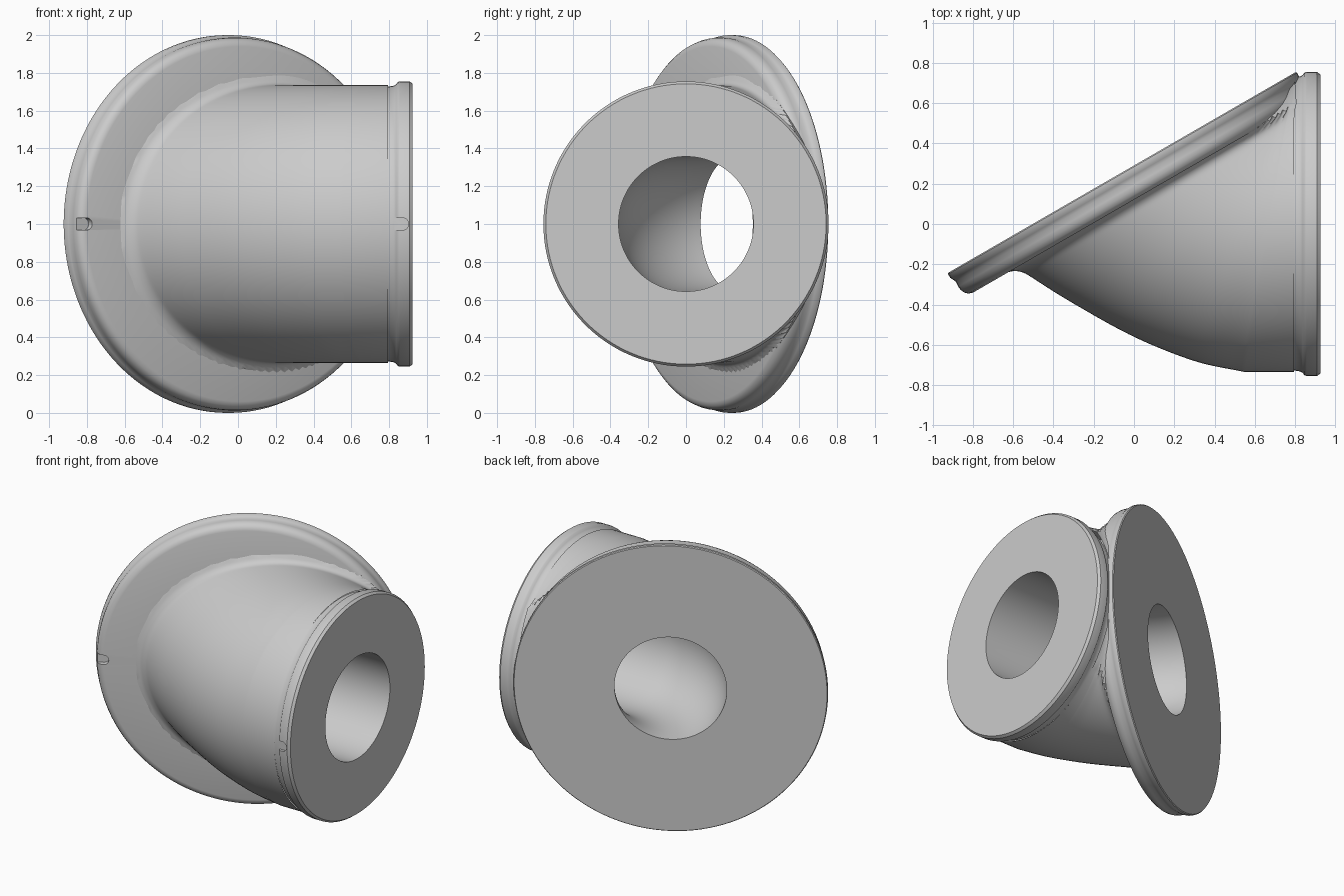
import bpy, bmesh
from math import sin, cos, pi, radians, sqrt
from mathutils import Vector

cube = bpy.data.objects.get("Cube")
if cube:
    bpy.data.objects.remove(cube, do_unlink=True)

SEG = 128
UP = Vector((0, 0, 1))
TILT = radians(30)
SEAT = Vector((-0.06, 0.256, 1))               # centre of the mounting face
ALONG = Vector((-cos(TILT), -sin(TILT), 0))    # low side of the tilted face
INTO = Vector((sin(TILT), -cos(TILT), 0))      # from the face into the body
FRONT = Vector((0, -1, 0))
THICK, TUBE_R, BORE_R, FILLET = 0.147, 0.735, 0.357, 0.055

grey = bpy.data.materials.new("plain_grey")
grey.use_nodes = True
grey.diffuse_color = (0.6, 0.6, 0.6, 1)
grey.node_tree.nodes["Principled BSDF"].inputs["Base Color"].default_value = (0.6, 0.6, 0.6, 1)


def ring(centre, axis_a, half_height):
    """Ellipse spanned by axis_a and the vertical."""
    return [centre + axis_a * cos(2 * pi * i / SEG) + UP * half_height * sin(2 * pi * i / SEG)
            for i in range(SEG)]


def loft(name, rings, closed=False, hidden=False):
    bm = bmesh.new()
    rows = [[bm.verts.new(p) for p in r] for r in rings]
    pairs = list(zip(rows, rows[1:])) + ([(rows[-1], rows[0])] if closed else [])
    for a, b in pairs:
        for i in range(SEG):
            j = (i + 1) % SEG
            bm.faces.new((a[i], b[i], b[j], a[j]))
    mesh = bpy.data.meshes.new(name)
    bm.to_mesh(mesh)
    bm.free()
    return add_object(name, mesh)


def add_object(name, mesh):
    obj = bpy.data.objects.new(name, mesh)
    bpy.context.collection.objects.link(obj)
    mesh.materials.append(grey)
    return obj


def lathe(name, origin, axis, side, profile):
    """Closed solid of revolution; profile holds (radius, distance along axis)."""
    return loft(name, [ring(origin + axis * t, side * r, r) for r, t in profile], True)


def cut_slot(obj, centre, length_dir, depth_dir, radius, length, depth):
    """Cut a round-ended slot into obj."""
    bm = bmesh.new()
    outline = []
    for i in range(13):
        a = -pi / 2 + pi * i / 12
        outline.append(centre + length_dir * radius * cos(a) + UP * radius * sin(a))
    outline += [centre - length_dir * length + UP * s * radius for s in (1, -1)]
    face = bm.faces.new([bm.verts.new(p - depth_dir * 0.1) for p in outline])
    ext = bmesh.ops.extrude_face_region(bm, geom=[face])
    bmesh.ops.translate(bm, vec=depth_dir * (0.1 + depth),
                        verts=[v for v in ext["geom"] if isinstance(v, bmesh.types.BMVert)])
    bmesh.ops.recalc_face_normals(bm, faces=bm.faces)
    mesh = bpy.data.meshes.new(obj.name + "_cutter")
    bm.to_mesh(mesh)
    bm.free()
    cutter = add_object(obj.name + "_cutter", mesh)
    mod = obj.modifiers.new("slot", "BOOLEAN")
    mod.operation, mod.solver, mod.object = "DIFFERENCE", "EXACT", cutter
    bpy.context.view_layer.objects.active = obj
    bpy.ops.object.modifier_apply(modifier=mod.name)
    bpy.data.objects.remove(cutter, do_unlink=True)


def smooth_path(points, steps):
    """Catmull-Rom curve through the points."""
    pts = [2 * points[0] - points[1]] + points + [2 * points[-1] - points[-2]]
    out = []
    for a, b, c, d in zip(pts, pts[1:], pts[2:], pts[3:]):
        for k in range(steps):
            t = k / steps
            out.append(0.5 * (2 * b + (c - a) * t + (2 * a - 5 * b + 4 * c - d) * t * t
                              + (3 * b - a - 3 * c + d) * t ** 3))
    return out + [points[-1]]


# Body: elliptical sections fanning around a hinge, flared where they meet the flange
hinge = Vector((0.795, TUBE_R, 1))
heel = [Vector((x, y, 1)) for x, y in ((-0.61, -0.14), (-0.585, -0.21), (-0.5, -0.27), (-0.3, -0.395),
                                       (0, -0.56), (0.3, -0.68), (0.55, -TUBE_R))]
body_rings = []
for p in smooth_path(heel, 12) + [Vector((0.795, -TUBE_R, 1))]:
    centre = (p + hinge) / 2
    section = ring(centre, (p - hinge) / 2, TUBE_R)
    for v in section:
        h = min(max((v - SEAT).dot(INTO) - THICK, 0), FILLET)
        push = FILLET - sqrt(FILLET ** 2 - (FILLET - h) ** 2)
        fade = min((v - hinge).length / 0.7, 1) ** 2
        out = v - centre
        out -= INTO * out.dot(INTO)
        v += out.normalized() * push * fade
    body_rings.append(section)
body = loft("body", body_rings)

# Collar at the open end
collar = lathe("collar", Vector((0, 0, 1)), Vector((1, 0, 0)), FRONT,
               [(0.45, 0.79), (0.728, 0.79), (0.728, 0.80), (0.732, 0.825), (0.74, 0.837), (0.752, 0.847),
                (0.755, 0.857), (0.755, 0.908), (0.742, 0.925), (BORE_R, 0.925)])
cut_slot(collar, Vector((0.87, -TUBE_R, 1)), Vector((1, 0, 0)), -FRONT, 0.033, 0.05, 0)

# Tilted flange with a rounded rim
flange = lathe("flange", SEAT, INTO, ALONG,
               [(BORE_R, 0), (0.995, 0), (1, 0.006), (1, 0.026), (0.992, 0.042), (0.985, 0.058),
                (0.987, 0.085), (0.985, 0.105), (0.977, 0.125), (0.962, 0.14), (0.94, THICK), (0.45, THICK)])
cut_slot(flange, SEAT + ALONG * 0.94 + INTO * 0.11, -ALONG, -INTO, 0.033, 0.15, 0)

# Bore: straight from the collar, then a bend to the mounting face
bend_r = SEAT.y - 1e-6
bend_r = bend_r / (1 - cos(pi / 2 - TILT))
bend_x = SEAT.x + bend_r * sin(pi / 2 - TILT)
bore_rings = [ring(Vector((0.925, 0, 1)), FRONT * BORE_R, BORE_R)]
for k in range(25):
    a = (pi / 2 - TILT) * k / 24
    out = Vector((-sin(a), -cos(a), 0))
    bore_rings.append(ring(Vector((bend_x, bend_r, 1)) + out * bend_r, out * BORE_R, BORE_R))
bore = loft("bore", bore_rings)

# Smooth shading with sharp edges kept
for obj in (body, collar, flange, bore):
    bpy.ops.object.select_all(action="DESELECT")
    obj.select_set(True)
    bpy.context.view_layer.objects.active = obj
    bpy.ops.object.shade_smooth_by_angle(angle=radians(35))
